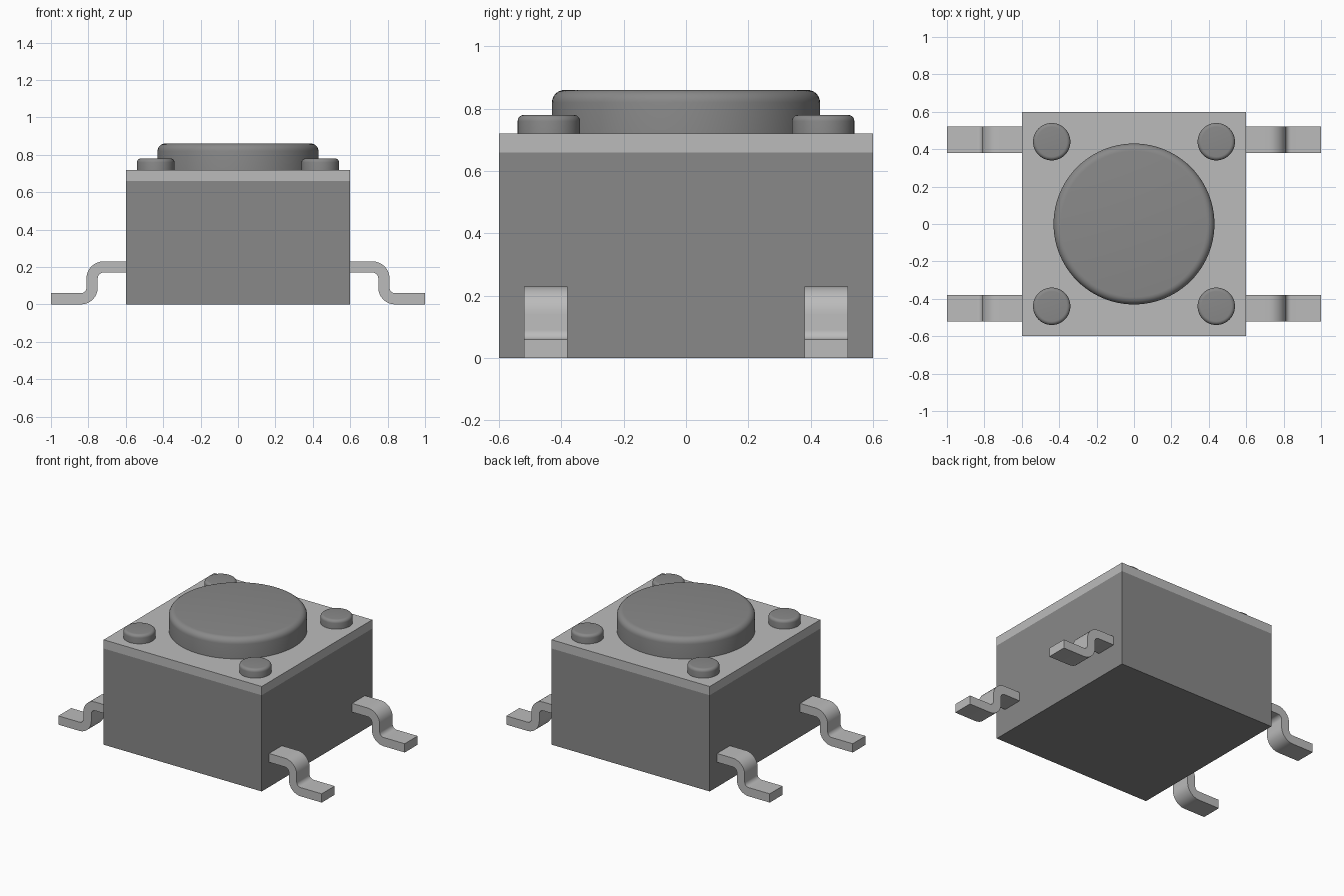
import bpy, bmesh, math

cube = bpy.data.objects.get("Cube")
if cube:
    bpy.data.objects.remove(cube, do_unlink=True)


def material(name, v):
    m = bpy.data.materials.new(name)
    m.use_nodes = True
    m.diffuse_color = (v, v, v, 1)
    bsdf = next(n for n in m.node_tree.nodes if n.type == 'BSDF_PRINCIPLED')
    bsdf.inputs["Base Color"].default_value = (v, v, v, 1)
    return m


dark = material("dark grey plastic", 0.25)
light = material("light grey metal", 0.5)


def finish(name, bm, mat, smooth=False):
    bmesh.ops.recalc_face_normals(bm, faces=bm.faces[:])
    mesh = bpy.data.meshes.new(name)
    bm.to_mesh(mesh)
    bm.free()
    mesh.materials.append(mat)
    ob = bpy.data.objects.new(name, mesh)
    bpy.context.collection.objects.link(ob)
    if smooth:
        bpy.ops.object.select_all(action='DESELECT')
        ob.select_set(True)
        bpy.context.view_layer.objects.active = ob
        bpy.ops.object.shade_smooth_by_angle(angle=math.radians(35))
    return ob


def box(name, half, z0, z1, mat):
    bm = bmesh.new()
    bmesh.ops.create_cube(bm, size=1)
    for v in bm.verts:
        v.co = (v.co.x * 2 * half, v.co.y * 2 * half, z0 if v.co.z < 0 else z1)
    return finish(name, bm, mat)


def rounded_disc(name, x, y, r, z0, z1, fillet, segs):
    """Cylinder whose top rim is rounded."""
    bm = bmesh.new()
    bmesh.ops.create_cone(bm, cap_ends=True, segments=segs, radius1=r, radius2=r, depth=z1 - z0)
    bmesh.ops.translate(bm, verts=bm.verts[:], vec=(x, y, (z0 + z1) / 2))
    rim = [e for e in bm.edges if all(v.co.z > z1 - 1e-4 for v in e.verts)]
    bmesh.ops.bevel(bm, geom=rim, offset=fillet, segments=6, profile=0.5, affect='EDGES')
    return finish(name, bm, dark, True)


def arc(cx, cz, r, a0, a1, n=8):
    return [(cx + r * math.cos(math.radians(a0 + (a1 - a0) * i / n)),
             cz + r * math.sin(math.radians(a0 + (a1 - a0) * i / n))) for i in range(n + 1)]


def lead(name, sx, sy):
    """Gull-wing lead: bent strip profile in x/z, extruded along y."""
    upper = [(0.59, 0.23)] + arc(0.72, 0.14, 0.09, 90, 0) + arc(0.84, 0.09, 0.03, 180, 270) + [(1.0, 0.06)]
    lower = [(1.0, 0.0)] + arc(0.84, 0.09, 0.09, 270, 180) + arc(0.72, 0.14, 0.03, 0, 90) + [(0.59, 0.17)]
    lower.reverse()
    bm = bmesh.new()
    rows = [[bm.verts.new((sx * x, sy * y, z)) for x, z in line]
            for line, y in ((upper, 0.38), (upper, 0.52), (lower, 0.52), (lower, 0.38))]
    for k in range(4):
        a, b = rows[k], rows[(k + 1) % 4]
        for i in range(len(a) - 1):
            bm.faces.new((a[i], a[i + 1], b[i + 1], b[i]))
    for i in (0, -1):
        bm.faces.new([r[i] for r in rows])
    return finish(name, bm, light, True)


# Housing and cover plate
box("housing", 0.6, 0.0, 0.66, dark)
box("cover_plate", 0.6, 0.66, 0.72, light)

# Push button
rounded_disc("button", 0, 0, 0.43, 0.71, 0.86, 0.04, 96)

# Corner rivets and leads
for sx, side in ((1, "left"), (-1, "right")):
    for sy, end in ((-1, "front"), (1, "back")):
        rounded_disc(f"rivet_{end}_{side}", sx * 0.44, sy * 0.44, 0.1, 0.71, 0.78, 0.02, 48)
        lead(f"lead_{end}_{side}", sx, sy)
